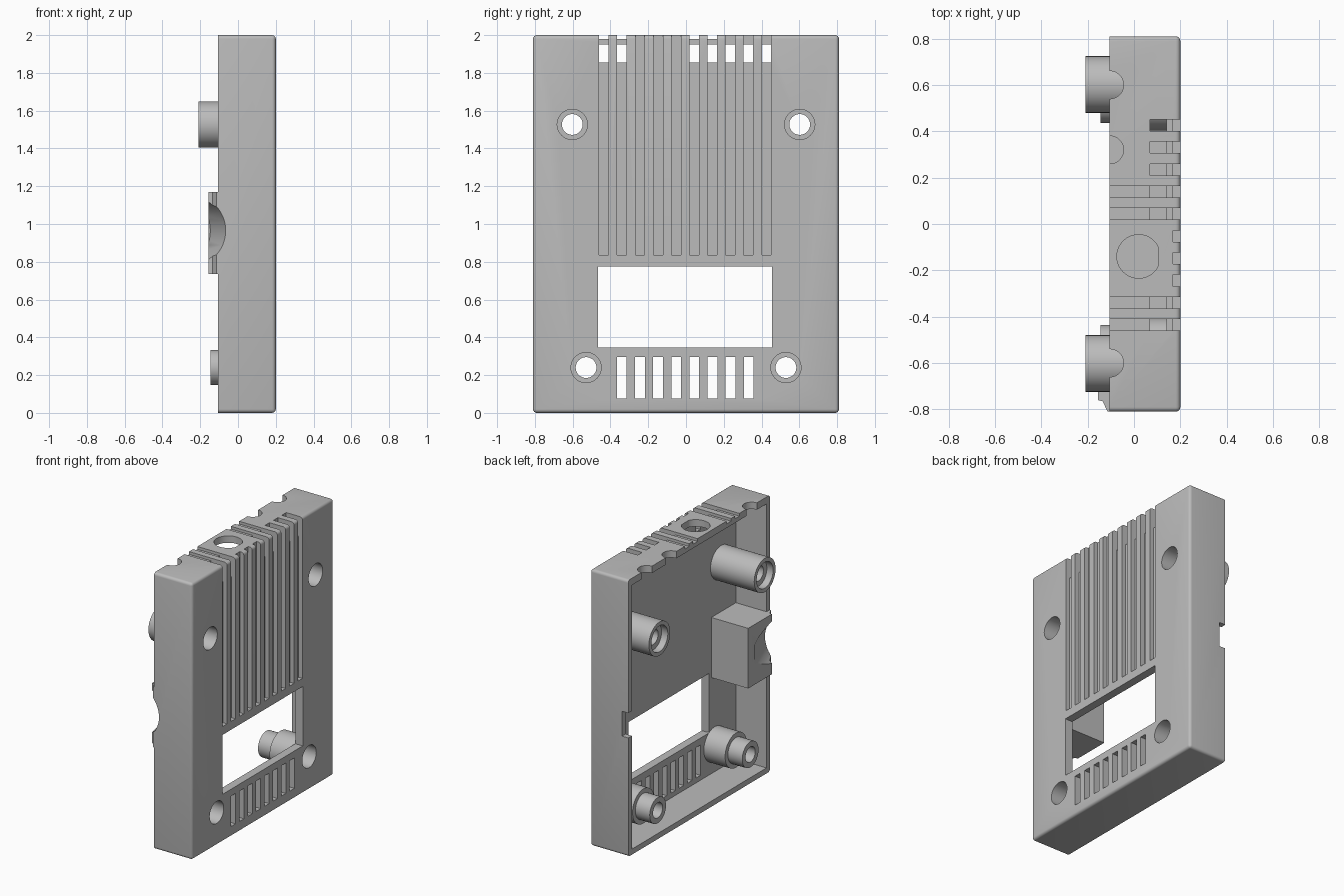
import bpy, bmesh, math
from mathutils import Matrix, Vector

if "Cube" in bpy.data.objects:
    bpy.data.objects.remove(bpy.data.objects["Cube"])

grey = bpy.data.materials.new("light grey plastic")
grey.use_nodes = True
grey.diffuse_color = (0.5, 0.5, 0.5, 1)
grey.node_tree.nodes["Principled BSDF"].inputs["Base Color"].default_value = (0.5, 0.5, 0.5, 1)


def make(name, bm):
    bmesh.ops.recalc_face_normals(bm, faces=bm.faces)
    mesh = bpy.data.meshes.new(name)
    bm.to_mesh(mesh)
    bm.free()
    mesh.materials.append(grey)
    obj = bpy.data.objects.new(name, mesh)
    bpy.context.collection.objects.link(obj)
    return obj


def box_mesh(xs, ys, zs):
    bm = bmesh.new()
    bmesh.ops.create_cube(bm, size=1)
    for v in bm.verts:
        v.co = Vector([(a + b) / 2 + c * (b - a) for c, (a, b) in zip(v.co, (xs, ys, zs))])
    return bm


def cylinder_mesh(radius, depth, rotation, centre):
    bm = bmesh.new()
    bmesh.ops.create_cone(bm, cap_ends=True, segments=48, radius1=radius, radius2=radius,
                          depth=depth, matrix=Matrix.Translation(centre) @ rotation)
    return bm


def activate(obj):
    bpy.ops.object.select_all(action='DESELECT')
    obj.select_set(True)
    bpy.context.view_layer.objects.active = obj


def cut(bm, *targets):
    cutter = make("cutter", bm)
    cutter.hide_render = True
    for target in targets:
        activate(target)
        mod = target.modifiers.new("cut", 'BOOLEAN')
        mod.operation = 'DIFFERENCE'
        mod.solver = 'EXACT'
        mod.object = cutter
        bpy.ops.object.modifier_apply(modifier=mod.name)
    bpy.data.objects.remove(cutter)


BACK, FACE, INNER = -0.105, 0.2, 0.14
UPRIGHT = Matrix.Identity(4)
ALONG_X = Matrix.Rotation(math.pi / 2, 4, 'Y')
ALONG_Y = Matrix.Rotation(math.pi / 2, 4, 'X')

# Open-backed case with rounded outer edges
bm = box_mesh((BACK, FACE), (-0.81, 0.81), (0, 2))
edges = [e for e in bm.edges if any(v.co.x > 0 for v in e.verts)]
bmesh.ops.bevel(bm, geom=edges, offset=0.02, segments=4, profile=0.5, affect='EDGES')
case = make("case", bm)
cut(box_mesh((-0.5, INNER), (-0.77, 0.77), (0.04, 1.95)), case)

# Display window and lower vent slots
cut(box_mesh((0, 0.3), (-0.465, 0.455), (0.345, 0.775)), case)
for i in range(8):
    y = -0.34 + i * 0.096
    cut(box_mesh((0, 0.3), (y - 0.026, y + 0.026), (0.075, 0.295)), case)

# Long face grooves, with vents through the upper edge and grooves over the top
for i in range(10):
    y = -0.435 + i * 0.0957
    side = (y - 0.025, y + 0.025)
    cut(box_mesh((0.168, 0.3), side, (0.835, 2.1)), case)
    if i not in (2, 3, 4):
        cut(box_mesh((0.07, 0.3), side, (1.855, 2.1)), case)
    if i in (0, 1, 5, 6):
        cut(box_mesh((-0.3, 0.1), side, (1.98, 2.1)), case)

# Flat-sided socket hole and cable notches in the top
bm = cylinder_mesh(0.094, 0.3, UPRIGHT, (0.02, -0.14, 2))
for v in bm.verts:
    v.co.x = min(v.co.x, 0.105)
cut(bm, case)
for y in (-0.6, 0.32, 0.6):
    cut(cylinder_mesh(0.06, 0.3, UPRIGHT, (BACK, y, 2)), case)

# Catch notch in the side wall
cut(box_mesh((-0.3, -0.055), (0.7, 0.9), (0.86, 1.04)), case)

# Cable clamp block with a chamfered outer end
bm = bmesh.new()
outline = [(-0.155, -0.49), (-0.155, -0.76), (-0.135, -0.765),
           (-0.115, -0.808), (0.15, -0.808), (0.15, -0.49)]
face = bm.faces.new([bm.verts.new((x, y, 0.735)) for x, y in outline])
top = bmesh.ops.extrude_face_region(bm, geom=[face])["geom"]
bmesh.ops.translate(bm, vec=(0, 0, 0.435), verts=[g for g in top if isinstance(g, bmesh.types.BMVert)])
block = make("cable_clamp_block", bm)

# Slanting round channel for the cable, ending inside the block
tilt = Matrix.Rotation(math.radians(18), 4, 'Z') @ ALONG_Y
cut(cylinder_mesh(0.2, 0.3, tilt, (-0.29, -0.765, 0.965)), case, block)


# Hollow screw bosses, turned around the x axis
def boss(name, profile, y, z):
    bm = bmesh.new()
    verts = [bm.verts.new((x, 0, r)) for x, r in profile]
    ring = [bm.edges.new((a, b)) for a, b in zip(verts, verts[1:] + verts[:1])]
    bmesh.ops.spin(bm, geom=verts + ring, cent=(0, 0, 0), axis=(1, 0, 0),
                   angle=math.tau, steps=48, use_duplicate=False)
    bmesh.ops.remove_doubles(bm, verts=bm.verts, dist=0.0005)
    bmesh.ops.translate(bm, vec=(0, y, z), verts=bm.verts)
    obj = make(name, bm)
    cut(cylinder_mesh(0.08, 0.3, ALONG_X, (0.2, y, z)), case)
    return obj


upper = [(0.16, 0.08), (0.16, 0.122), (-0.21, 0.122), (-0.21, 0.094),
         (-0.16, 0.094), (-0.16, 0.055), (-0.11, 0.055), (-0.11, 0.08)]
lower = [(0.16, 0.08), (0.16, 0.125), (-0.03, 0.125), (-0.03, 0.093),
         (-0.145, 0.093), (-0.145, 0.055), (0, 0.055), (0, 0.08)]
parts = [case, block]
for side, sign in (("right", -1), ("left", 1)):
    parts.append(boss("upper_boss_" + side, upper, sign * 0.602, 1.527))
    parts.append(boss("lower_boss_" + side, lower, sign * 0.529, 0.24))

for part in parts:
    activate(part)
    bpy.ops.object.shade_smooth_by_angle(angle=math.radians(30))
